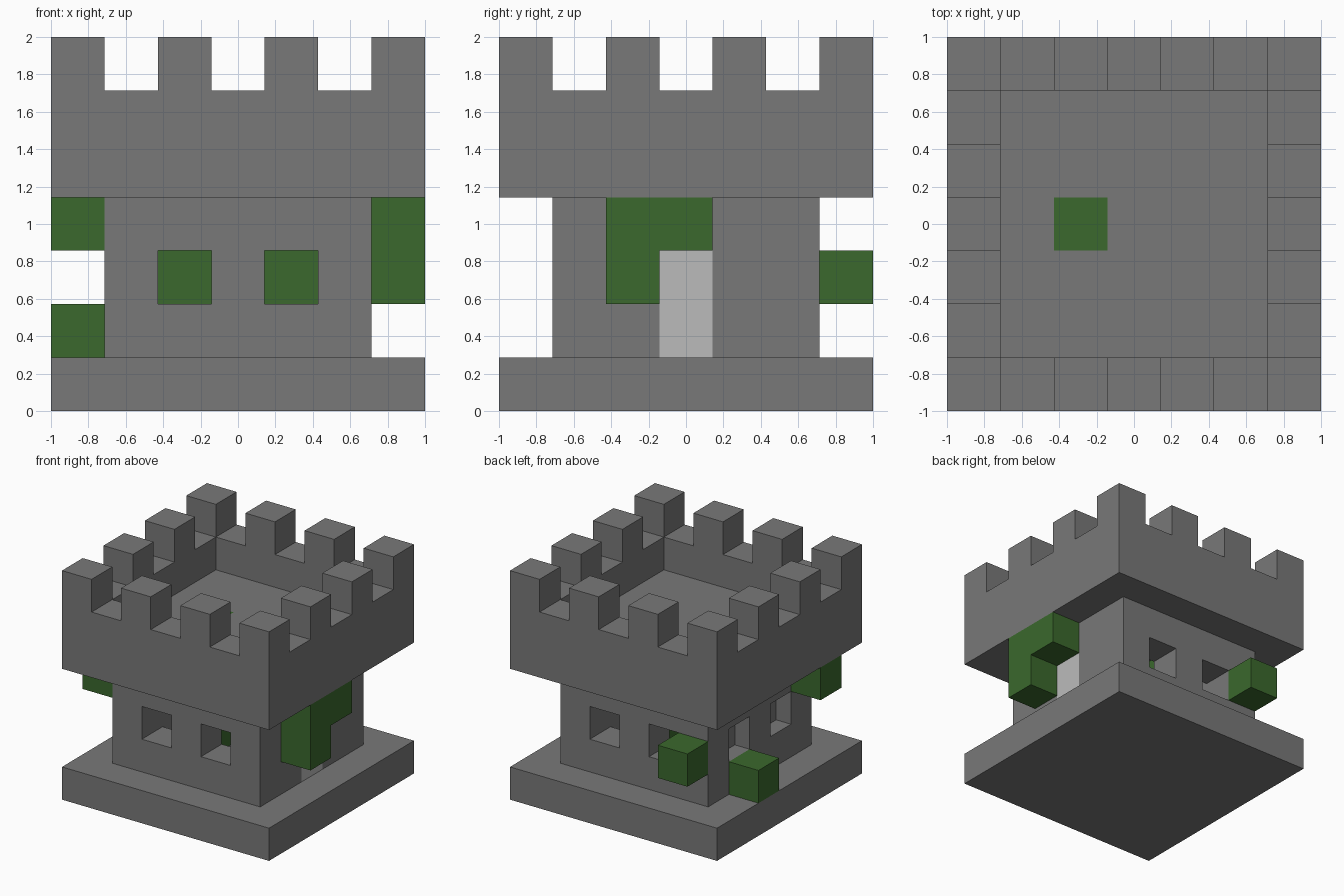
import bpy
from mathutils import Vector

if "Cube" in bpy.data.objects:
    bpy.data.objects.remove(bpy.data.objects["Cube"], do_unlink=True)

N = 7            # the tower is a grid of 7 x 7 x 7 cells
CELL = 2 / N


def material(name, rgb):
    m = bpy.data.materials.new(name)
    m.use_nodes = True
    m.diffuse_color = (*rgb, 1)
    m.node_tree.nodes["Principled BSDF"].inputs["Base Color"].default_value = (*rgb, 1)
    return m


STONE = material("stone_grey", (0.19, 0.19, 0.19))
LEAF = material("leaf_green", (0.043, 0.14, 0.026))
DOOR = material("door_light_grey", (0.50, 0.50, 0.50))


def block(name, lo, hi, mat):
    """Box between two grid corners, counted in cells."""
    lo, hi = Vector(lo), Vector(hi)
    centre = (lo + hi) / 2 - Vector((N / 2, N / 2, 0))
    bpy.ops.mesh.primitive_cube_add(size=1, location=centre * CELL)
    ob = bpy.context.object
    ob.name = name
    ob.scale = (hi - lo) * CELL
    bpy.ops.object.transform_apply(location=True, rotation=False, scale=True)
    ob.data.materials.append(mat)
    return ob


def cell(name, corner, mat):
    return block(name, corner, [c + 1 for c in corner], mat)


def carve(target, lo, hi):
    """Cut a box out of the target and drop the cutter."""
    cutter = block("cutter", lo, hi, STONE)
    cutter.hide_render = True
    mod = target.modifiers.new("carve", 'BOOLEAN')
    mod.operation = 'DIFFERENCE'
    mod.solver = 'EXACT'
    mod.object = cutter
    bpy.context.view_layer.objects.active = target
    bpy.ops.object.modifier_apply(modifier=mod.name)
    bpy.data.objects.remove(cutter, do_unlink=True)


# Plinth
block("base", (0, 0, 0), (7, 7, 1), STONE)

# Hollow room with windows on three sides and a doorway on the fourth
walls = block("walls", (1, 1, 1), (6, 6, 4), STONE)
carve(walls, (2, 2, 0.5), (5, 5, 4.5))
for i in (2, 4):
    carve(walls, (i, 0.5, 2), (i + 1, 6.5, 3))      # front and back windows
    carve(walls, (0.5, i, 2), (1.5, i + 1, 3))      # side windows
carve(walls, (4.5, 3, 0.5), (6.5, 4, 3))
block("door", (5, 3, 1), (6, 4, 3), DOOR)

# Overhanging roof deck with its parapet
parapet = block("parapet", (0, 0, 4), (7, 7, 6), STONE)
carve(parapet, (1, 1, 5), (6, 6, 6.5))
carve(parapet, (2, 3, 3.5), (3, 4, 5.5))

# Merlons on every other cell of the rim
for x in range(0, N, 2):
    for y in range(0, N, 2):
        if x in (0, 6) or y in (0, 6):
            cell("merlon", (x, y, 6), STONE)

# Green columns inside, one rising through the deck
block("hatch_column", (2, 3, 1), (3, 4, 5), LEAF)
block("inner_column", (4, 3, 1), (5, 4, 4), LEAF)

# Vines clinging to the outer walls
block("side_vine", (6, 2, 2), (7, 3, 4), LEAF)
for corner in ((6, 3, 3), (0, 4, 1), (0, 1, 3), (1, 6, 2)):
    cell("vine_block", corner, LEAF)
